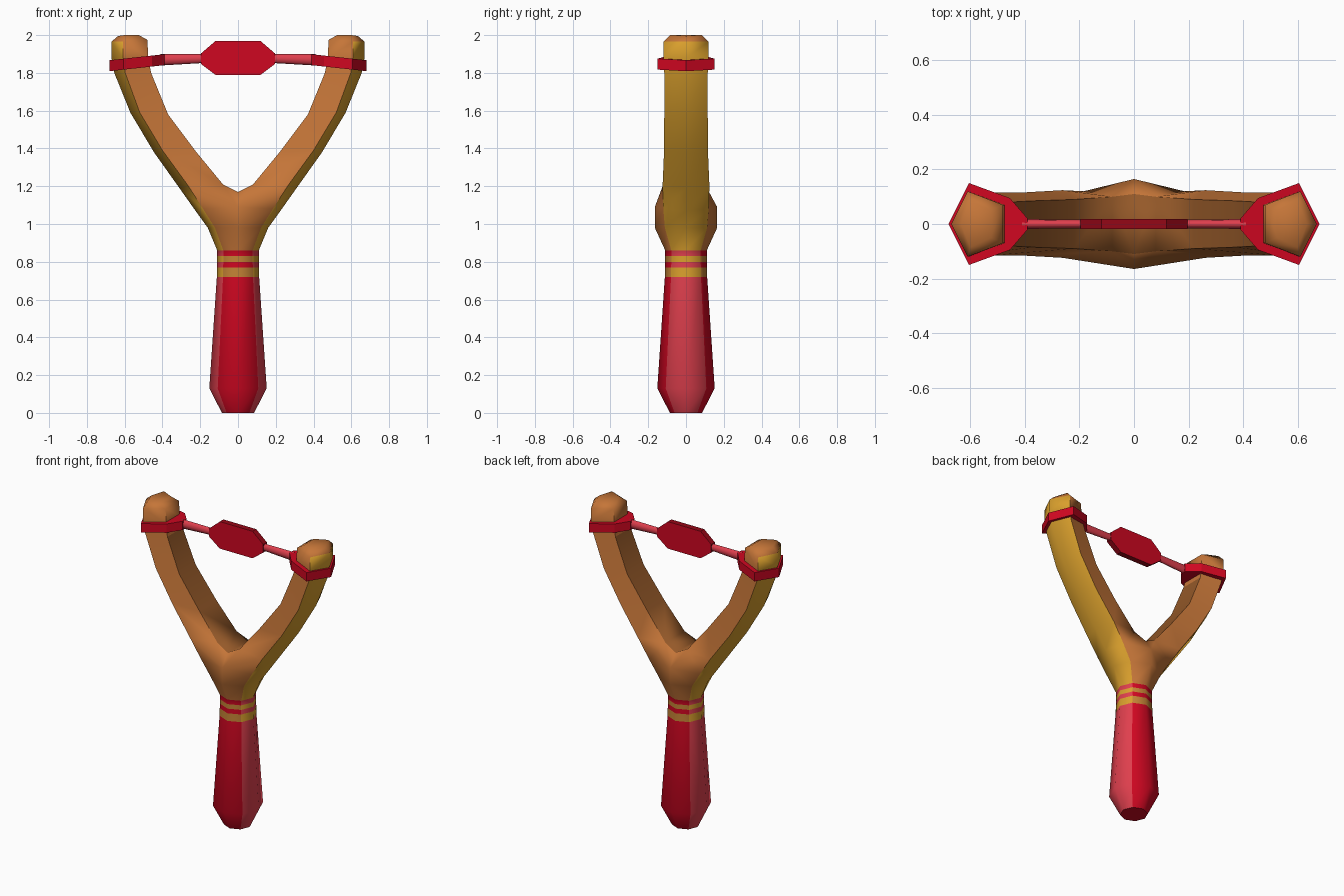
import bpy, bmesh, math

if "Cube" in bpy.data.objects:
    bpy.data.objects.remove(bpy.data.objects["Cube"])


def material(name, rgb):
    m = bpy.data.materials.new(name)
    m.diffuse_color = (*rgb, 1)
    m.use_nodes = True
    m.node_tree.nodes["Principled BSDF"].inputs["Base Color"].default_value = m.diffuse_color
    return m


WOOD = material("brown wood", (0.56, 0.18, 0.04))
OCHRE = material("ochre wood", (0.70, 0.35, 0.026))
RED = material("red", (0.62, 0.002, 0.015))
PINK = material("light red", (0.74, 0.05, 0.075))
STRIPE = material("tan stripe", (0.54, 0.22, 0.035))
DARK = material("dark wood", (0.30, 0.10, 0.022))
DEEP = material("deep red", (0.30, 0.002, 0.008))


def finish(name, bm, mats, angle, mirror=False):
    bmesh.ops.recalc_face_normals(bm, faces=bm.faces[:])
    mesh = bpy.data.meshes.new(name)
    bm.to_mesh(mesh)
    bm.free()
    for m in mats:
        mesh.materials.append(m)
    ob = bpy.data.objects.new(name, mesh)
    bpy.context.collection.objects.link(ob)
    bpy.ops.object.select_all(action='DESELECT')
    ob.select_set(True)
    bpy.context.view_layer.objects.active = ob
    bpy.ops.object.shade_smooth_by_angle(angle=math.radians(angle))
    if mirror:
        mod = ob.modifiers.new("Mirror", 'MIRROR')
        mod.use_clip = True
        mod.merge_threshold = 0.0005
    return ob


def prism(name, outline, low, high, mats, angle=20, mirror=False, side=0):
    """Close two matching loops of points into a solid."""
    bm = bmesh.new()
    a = [bm.verts.new(low(*p)) for p in outline]
    b = [bm.verts.new(high(*p)) for p in outline]
    n = len(outline)
    bm.faces.new(a)
    bm.faces.new(b)
    for i in range(n):
        f = bm.faces.new((a[i], a[(i + 1) % n], b[(i + 1) % n], b[i]))
        f.material_index = side
    return finish(name, bm, mats, angle, mirror)


# Forked body: half of it is lofted from five-point rings, then mirrored.
# Each ring: inner (x, z, y), corner (x, z, y), outer (x, z)
def grip_ring(z, r):
    c = r * 0.707
    return (0, z, r), (c, z, c), (r, z)


rings = [grip_ring(z, r) for z, r in
         ((0, 0.085), (0.13, 0.152), (0.72, 0.112), (0.77, 0.111),
          (0.80, 0.11), (0.83, 0.11), (0.86, 0.11))]
rings += [
    ((0, 0.98, 0.165), (0.122, 0.98, 0.112), (0.16, 0.98)),
    ((0, 1.09, 0.165), (0.185, 1.08, 0.12), (0.225, 1.07)),
    ((0.08, 1.21, 0.10), (0.262, 1.20, 0.124), (0.31, 1.19)),
    ((0.22, 1.38, 0.09), (0.40, 1.39, 0.116), (0.445, 1.38)),
    ((0.37, 1.58, 0.085), (0.52, 1.59, 0.115), (0.57, 1.59)),
    ((0.46, 1.80, 0.08), (0.597, 1.80, 0.115), (0.655, 1.80)),
    ((0.475, 1.88, 0.07), (0.61, 1.88, 0.12), (0.67, 1.88)),
    ((0.48, 1.975, 0.07), (0.61, 1.965, 0.12), (0.67, 1.965)),
    ((0.525, 2.0, 0.05), (0.60, 2.0, 0.085), (0.635, 1.995)),
]
BRANCH = 8  # last ring before the fork divides

bm = bmesh.new()
loops = []
for (ix, iz, iy), (cx, cz, cy), (ox, oz) in rings:
    loops.append([bm.verts.new(p) for p in (
        (ix, -iy, iz), (cx, -cy, cz), (ox, 0, oz), (cx, cy, cz), (ix, iy, iz))])


def add(verts, mat):
    bm.faces.new(verts).material_index = mat


for k in range(len(loops) - 1):
    a, b = loops[k], loops[k + 1]
    for j in range(5 if k > BRANCH else 4):
        side = j in (1, 2)
        if k in (2, 4):            # tan stripes
            mat = 1 if side else 4
        elif k < 6:                # painted grip
            mat = 3 if side else 2
        elif j == 4 and k < len(loops) - 4:   # inside of the arms
            mat = 5
        else:                      # bare wood
            mat = 1 if side and k < len(loops) - 2 else 0
        n = (j + 1) % 5
        add((a[j], a[n], b[n], b[j]), mat)
add(loops[0], 2)
add(loops[-1], 0)
# Crotch of the fork
front, back = [bm.verts.new((0, y, 1.17)) for y in (-0.11, 0.11)]
a, b = loops[BRANCH], loops[BRANCH + 1]
add((a[0], b[0], front), 0)
add((a[4], back, b[4]), 0)
add((front, b[0], b[4], back), 5)
finish("forked_body", bm, (WOOD, OCHRE, RED, PINK, STRIPE, DARK), 62, True)


# Band loops tied around both arm tips
def loop_z(x):
    return 1.838 + (0.68 - x) * 0.11


half = [(0.605, 0.15), (0.455, 0.095), (0.39, 0.02)]
outline = [(0.68, 0)] + half + [(x, -y) for x, y in reversed(half)]
prism("band_loops", outline,
      lambda x, y: (x, y, loop_z(x) - 0.029),
      lambda x, y: (x, y, loop_z(x) + 0.029), (RED,), mirror=True)

# Stretched straps between the loops and the pouch
section = [(math.cos(t * math.pi / 4), math.sin(t * math.pi / 4)) for t in range(8)]
prism("straps", section,
      lambda u, v: (0.41, 0.018 * u, 1.87 + 0.031 * v),
      lambda u, v: (0.19, 0.016 * u, 1.876 + 0.024 * v),
      (PINK,), angle=75, mirror=True)

# Pouch with darker cut edges
pouch = [(-0.197, 1.902), (-0.197, 1.848), (-0.12, 1.79), (0.12, 1.79),
         (0.197, 1.848), (0.197, 1.902), (0.12, 1.968), (-0.12, 1.968)]
prism("pouch", pouch,
      lambda x, z: (x, -0.019, z),
      lambda x, z: (x, 0.019, z), (RED, DEEP), side=1)
